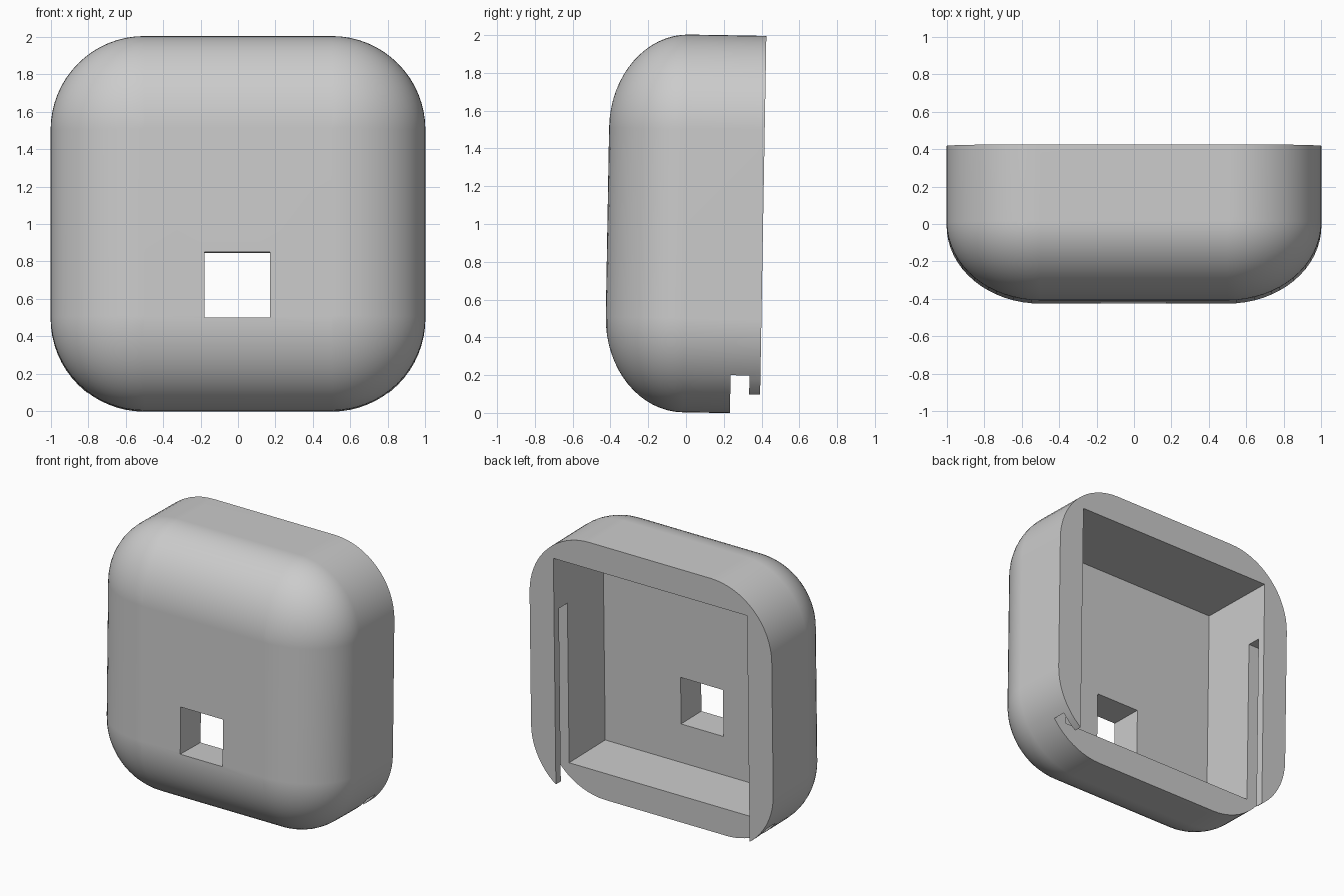
import bpy, bmesh, math
from mathutils import Matrix, Vector

cube = bpy.data.objects.get("Cube")
if cube:
    bpy.data.objects.remove(cube, do_unlink=True)

STEPS = 16          # segments per quarter round
RADIUS = 0.5        # corner radius, also how far the front edge rolls in
BACK, FRONT = 0.408, -0.416

grey = bpy.data.materials.new("plain grey")
grey.use_nodes = True
grey.diffuse_color = (0.6, 0.6, 0.6, 1)
grey.node_tree.nodes["Principled BSDF"].inputs["Base Color"].default_value = grey.diffuse_color


def rounded_square(radius, y):
    """Points of a square with rounded corners, centred on z = 1."""
    core = 1 - RADIUS
    points = []
    for corner, (sx, sz) in enumerate([(1, 1), (-1, 1), (-1, -1), (1, -1)]):
        for i in range(STEPS + 1):
            a = math.pi / 2 * (corner + i / STEPS)
            points.append(Vector((sx * core + radius * math.cos(a), y,
                                  1 + sz * core + radius * math.sin(a))))
    return points


def make_shell():
    """Loft the side wall and the domed front edge as one solid."""
    sections = [(RADIUS, BACK)]
    for i in range(STEPS + 1):
        a = math.pi / 2 * i / STEPS
        sections.append((RADIUS * math.cos(a), FRONT * math.sin(a)))
    bm = bmesh.new()
    rings = [[bm.verts.new(p) for p in rounded_square(r, y)] for r, y in sections]
    for a, b in zip(rings, rings[1:]):
        for i in range(len(a)):
            j = (i + 1) % len(a)
            bm.faces.new((a[i], a[j], b[j], b[i]))
    bm.faces.new(rings[0])
    bm.faces.new(rings[-1])
    bmesh.ops.remove_doubles(bm, verts=bm.verts, dist=0.0005)
    bmesh.ops.recalc_face_normals(bm, faces=bm.faces)
    mesh = bpy.data.meshes.new("housing_shell")
    bm.to_mesh(mesh)
    bm.free()
    mesh.materials.append(grey)
    obj = bpy.data.objects.new("housing_shell", mesh)
    bpy.context.collection.objects.link(obj)
    return obj


def cut_box(target, name, low, high):
    """Subtract an axis-aligned box and discard the cutter."""
    low, high = Vector(low), Vector(high)
    bm = bmesh.new()
    matrix = Matrix.Translation((low + high) / 2) @ Matrix.Diagonal((*(high - low), 1))
    bmesh.ops.create_cube(bm, size=1, matrix=matrix)
    mesh = bpy.data.meshes.new(name)
    bm.to_mesh(mesh)
    bm.free()
    mesh.materials.append(grey)
    cutter = bpy.data.objects.new(name, mesh)
    cutter.hide_render = True
    bpy.context.collection.objects.link(cutter)
    mod = target.modifiers.new(name, "BOOLEAN")
    mod.operation, mod.solver, mod.object = "DIFFERENCE", "EXACT", cutter
    bpy.ops.object.modifier_apply(modifier=name)
    bpy.data.objects.remove(cutter, do_unlink=True)


shell = make_shell()
bpy.ops.object.select_all(action="DESELECT")
shell.select_set(True)
bpy.context.view_layer.objects.active = shell

# Inner chamber, cover slot, open lower back and front window
cut_box(shell, "chamber", (-0.8, -0.176, 0.2), (0.8, 1, 1.8))
cut_box(shell, "cover_slot", (-0.9, 0.25, -0.5), (0.9, 0.35, 1.4))
cut_box(shell, "lower_opening", (-0.8, 0.3, -0.5), (0.8, 1, 1))
cut_box(shell, "front_window", (-0.18, -1, 0.49), (0.17, 0, 0.84))

# The whole housing leans back by one degree
pivot = Matrix.Translation((0, 0, 1))
lean = Matrix.Rotation(math.radians(-1), 4, "X")
shell.data.transform(Matrix.Translation((0, 0, 0.003)) @ pivot @ lean @ pivot.inverted())

bpy.ops.object.shade_smooth_by_angle(angle=math.radians(30))
normals = shell.modifiers.new("even_shading", "WEIGHTED_NORMAL")
normals.keep_sharp = True
